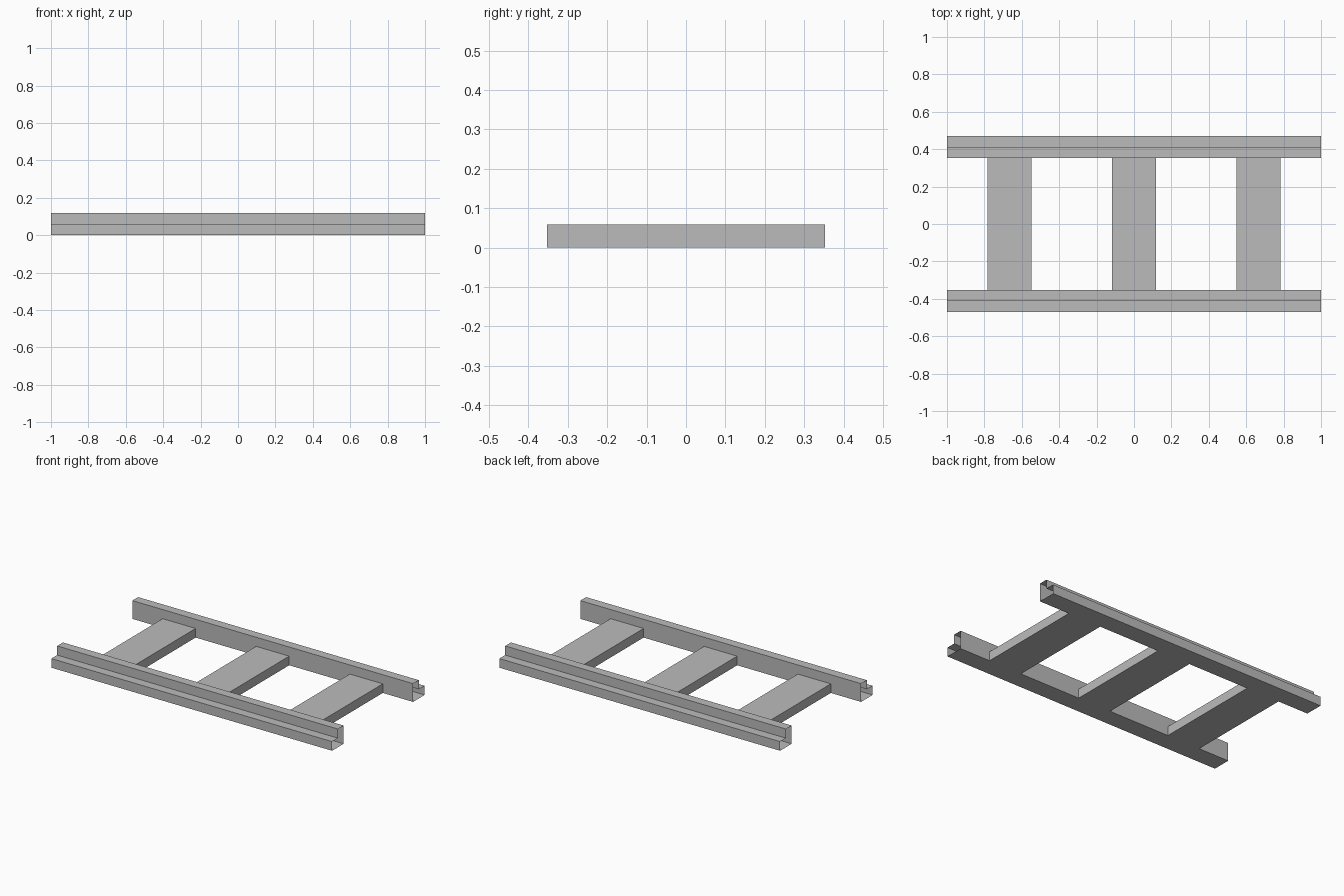
import bpy
import bmesh
from mathutils import Matrix, Vector

cube = bpy.data.objects.get("Cube")
if cube:
    bpy.data.objects.remove(cube, do_unlink=True)

U = 2 / 17          # width of a rail
INNER = 3 * U       # inner face of a rail
STEP = U / 2        # height and depth of the rail step

steel = bpy.data.materials.new("plain grey")
steel.use_nodes = True
grey = (0.5, 0.5, 0.5, 1)
steel.diffuse_color = grey
steel.node_tree.nodes["Principled BSDF"].inputs["Base Color"].default_value = grey


def open_tube(name, profile, half_length, transform=Matrix()):
    """Sweep a closed anticlockwise (y, z) profile along x, with open ends."""
    bm = bmesh.new()
    left, right = [[bm.verts.new(transform @ Vector((x, y, z))) for y, z in profile]
                   for x in (-half_length, half_length)]
    for i in range(len(profile)):
        j = (i + 1) % len(profile)
        bm.faces.new((left[i], left[j], right[j], right[i]))
    mesh = bpy.data.meshes.new(name)
    bm.to_mesh(mesh)
    bm.free()
    mesh.materials.append(steel)
    obj = bpy.data.objects.new(name, mesh)
    bpy.context.collection.objects.link(obj)


# Stepped rails, tall on the inner side
rail = [(INNER, 0), (INNER + U, 0), (INNER + U, STEP),
        (INNER + STEP, STEP), (INNER + STEP, U), (INNER, U)]
open_tube("back_rail", rail, 1)
open_tube("front_rail", [(-y, z) for y, z in reversed(rail)], 1)

# Flat sleepers between the rails
sleeper = [(-U, 0), (U, 0), (U, STEP), (-U, STEP)]
for label, x in (("right", -2 / 3), ("middle", 0), ("left", 2 / 3)):
    place = Matrix.Translation((x, 0, 0)) @ Matrix(((0, -1, 0, 0), (1, 0, 0, 0),
                                                    (0, 0, 1, 0), (0, 0, 0, 1)))
    open_tube(label + "_sleeper", sleeper, INNER, place)
